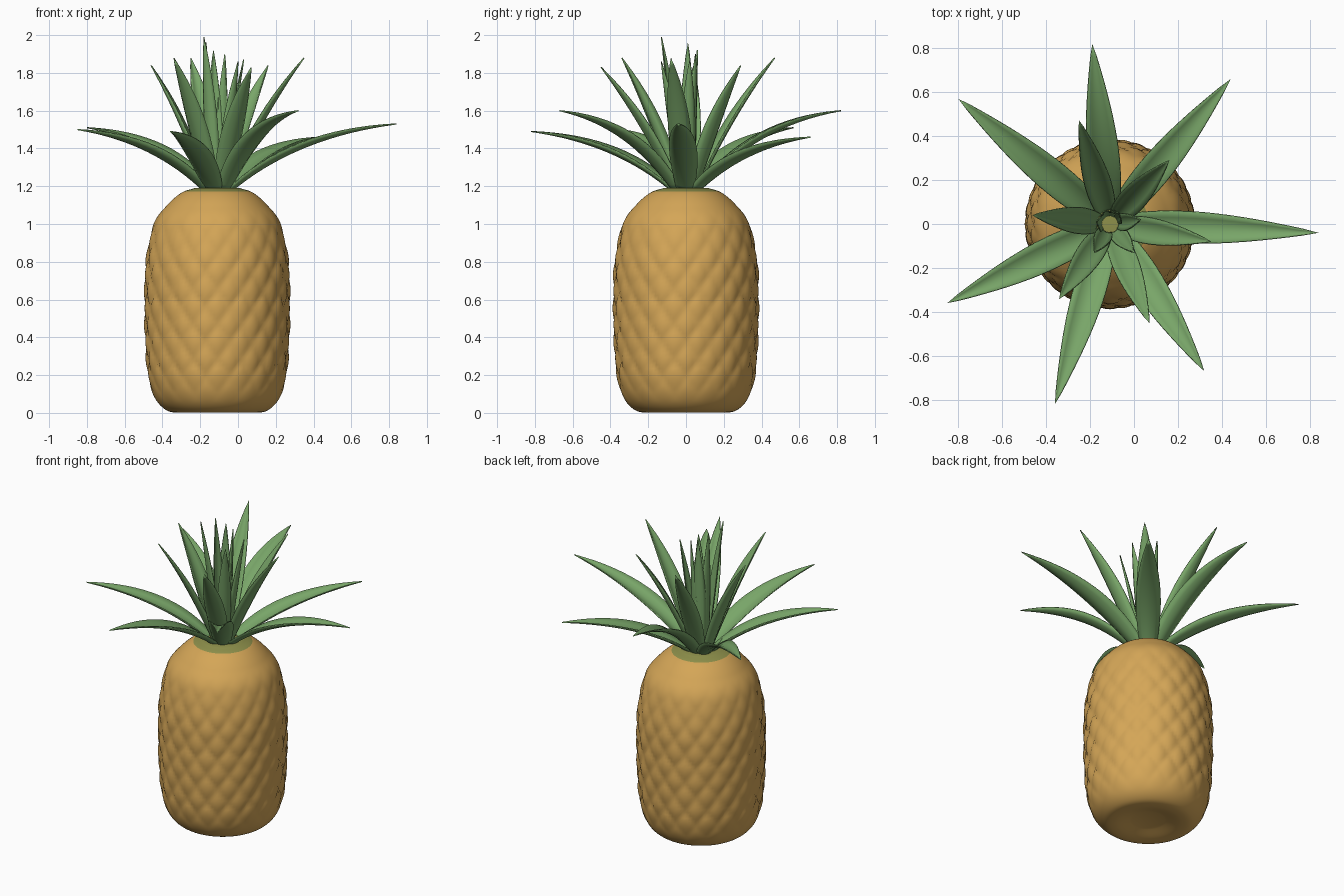
import bpy, bmesh, math
from mathutils import Vector

if "Cube" in bpy.data.objects:
    bpy.data.objects.remove(bpy.data.objects["Cube"])

CX = -0.11  # fruit axis


def material(name, rgb):
    m = bpy.data.materials.new(name)
    m.use_nodes = True
    m.diffuse_color = (*rgb, 1)
    bsdf = m.node_tree.nodes["Principled BSDF"]
    bsdf.inputs["Base Color"].default_value = (*rgb, 1)
    bsdf.inputs["Roughness"].default_value = 0.6
    return m


golden = material("golden skin", (0.66, 0.38, 0.095))
olive = material("olive crown base", (0.27, 0.28, 0.07))
green = material("leaf green", (0.19, 0.38, 0.14))


def finish(name, bm, mats):
    bmesh.ops.recalc_face_normals(bm, faces=bm.faces)
    mesh = bpy.data.meshes.new(name)
    bm.to_mesh(mesh)
    bm.free()
    for m in mats:
        mesh.materials.append(m)
    obj = bpy.data.objects.new(name, mesh)
    bpy.context.collection.objects.link(obj)
    bpy.ops.object.select_all(action='DESELECT')
    obj.select_set(True)
    bpy.context.view_layer.objects.active = obj
    bpy.ops.object.shade_smooth_by_angle(angle=math.radians(50))
    return obj


def spline(pts, steps):
    """Catmull-Rom samples through 2D points."""
    pts = [Vector(p) for p in pts]
    ext = [2 * pts[0] - pts[1]] + pts + [2 * pts[-1] - pts[-2]]
    out = []
    for a, b, c, d in zip(ext, ext[1:], ext[2:], ext[3:]):
        for i in range(steps):
            t = i / steps
            out.append(0.5 * (2 * b + (c - a) * t + (2 * a - 5 * b + 4 * c - d) * t * t
                              + (3 * b - a - 3 * c + d) * t ** 3))
    return out + [pts[-1]]


# Fruit body: lathed profile (radius, height) with spiralling diamond bumps
def build_body():
    profile = spline([(0.1, 0.025), (0.2, 0.003), (0.27, 0.015), (0.33, 0.08), (0.365, 0.2),
                      (0.38, 0.4), (0.383, 0.6), (0.376, 0.8), (0.335, 1.0), (0.265, 1.1),
                      (0.19, 1.165), (0.12, 1.19)], 10)
    seg, spirals = 144, 18
    bm = bmesh.new()
    rings = []
    for r, z in profile:
        fade = max(0, min(1, (z - 0.05) / 0.2, (1.08 - z) / 0.25))
        ring = []
        for i in range(seg):
            a = math.tau * i / seg
            u, v = (spirals * a + 34 * z) / 2, (spirals * a - 34 * z) / 2
            bump = math.sqrt(abs(math.sin(u) * math.sin(v))) - 0.6
            rr = r + 0.014 * fade * bump
            ring.append(bm.verts.new((CX + rr * math.cos(a), rr * math.sin(a), z)))
        rings.append(ring)
    for low, high in zip(rings, rings[1:]):
        for i in range(seg):
            j = (i + 1) % seg
            bm.faces.new((low[i], low[j], high[j], high[i]))
    for ring, z in ((rings[0], 0.035), (rings[-1], 1.195)):
        hub = bm.verts.new((CX, 0, z))
        for i in range(seg):
            bm.faces.new((ring[i], ring[(i + 1) % seg], hub))
    for f in bm.faces:
        f.material_index = int(f.calc_center_median().z > 1.172)
    finish("fruit_body", bm, [golden, olive])


# Leaf: tapered channel swept along an arc to its tip
def build_leaf(name, tip, width, start, reach, lift):
    tip = Vector(tip)
    base = Vector((CX, 0, 1.17))
    out = Vector((tip.x - CX, tip.y, 0))
    dist = out.length
    out.normalize()
    side = Vector((-out.y, out.x, 0))
    p0 = base + out * start
    p1 = base + out * (start + (dist - start) * reach) + Vector((0, 0, (tip.z - base.z) * lift))
    bm = bmesh.new()
    n, across = 16, (-1, -0.6, -0.2, 0.2, 0.6, 1)
    rows = []
    for i in range(n):
        t = i / n
        p = p0 * (1 - t) ** 2 + p1 * 2 * t * (1 - t) + tip * t * t
        tan = ((p1 - p0) * (1 - t) + (tip - p1) * t).normalized()
        normal = tan.cross(side)
        if normal.dot(Vector((0, 0, 1)) - out) < 0:
            normal.negate()
        half = width / 2 * math.sin(math.pi * (0.2 + 0.8 * t)) ** 0.9
        rows.append([bm.verts.new(p + side * half * s + normal * half * 0.45 * (s * s - 0.4))
                     for s in across])
    for a, b in zip(rows, rows[1:]):
        for k in range(len(across) - 1):
            bm.faces.new((a[k], a[k + 1], b[k + 1], b[k]))
    end = bm.verts.new(tip)
    for k in range(len(across) - 1):
        bm.faces.new((rows[-1][k], rows[-1][k + 1], end))
    obj = finish(name, bm, [green])
    mod = obj.modifiers.new("thickness", 'SOLIDIFY')
    mod.thickness = 0.006
    mod.offset = 0


build_body()

# Crown: arching outer ring, upright middle ring, tight heart
outer = [(-0.19, 0.82, 1.6), (0.44, 0.66, 1.46), (0.84, -0.04, 1.53), (0.32, -0.67, 1.6),
         (-0.36, -0.82, 1.49), (-0.85, -0.36, 1.5), (-0.8, 0.57, 1.51)]
middle = [(0.35, -0.08, 1.88), (0.07, -0.45, 1.83), (-0.34, -0.34, 1.88),
          (-0.46, 0.04, 1.84), (-0.25, 0.47, 1.88), (0.16, 0.29, 1.84)]
heart = [(-0.18, -0.13, 1.99), (-0.17, 0.01, 1.96), (-0.13, 0.06, 1.92),
         (0.0, -0.13, 1.86), (0.03, 0.02, 1.87), (-0.07, 0.05, 1.9)]
for i, tip in enumerate(outer):
    build_leaf(f"outer_leaf_{i + 1}", tip, 0.145, 0.06, 0.38, 0.85)
for i, tip in enumerate(middle):
    build_leaf(f"middle_leaf_{i + 1}", tip, 0.12, 0.05, 0.4, 0.55)
for i, tip in enumerate(heart):
    build_leaf(f"heart_leaf_{i + 1}", tip, 0.08, 0.035, 0.4, 0.5)
